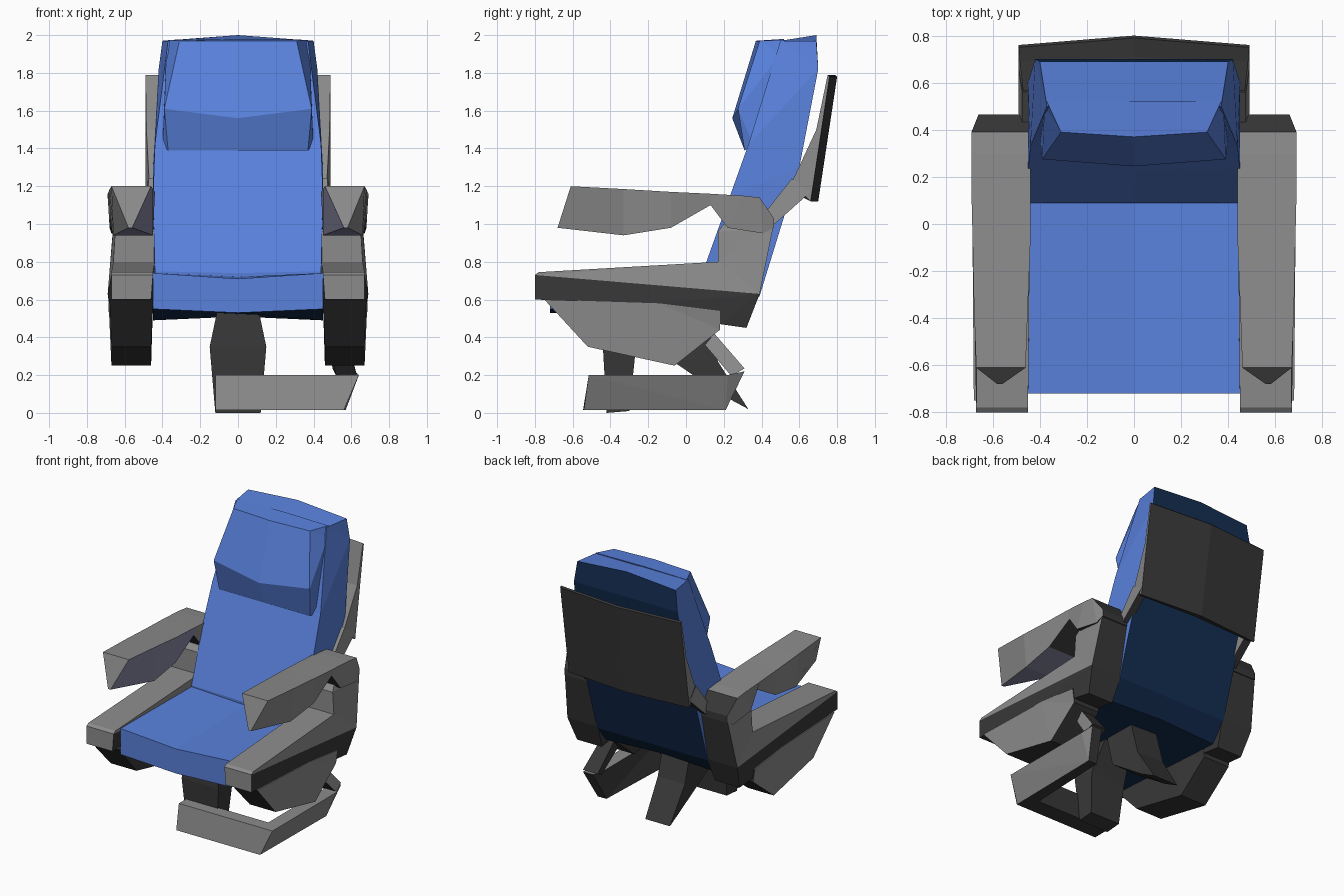
import bpy, bmesh

if "Cube" in bpy.data.objects:
    bpy.data.objects.remove(bpy.data.objects["Cube"])


def material(name, rgb):
    m = bpy.data.materials.new(name)
    m.diffuse_color = (*rgb, 1)
    m.use_nodes = True
    m.node_tree.nodes["Principled BSDF"].inputs["Base Color"].default_value = m.diffuse_color
    return m


BLUE = material("blue upholstery", (0.10, 0.22, 0.72))
NAVY = material("dark blue backing", (0.007, 0.027, 0.085))
GREY = material("grey frame", (0.26, 0.26, 0.26))
DARK = material("dark grey underside", (0.04, 0.04, 0.04))
VIOLET = material("violet grey lining", (0.24, 0.24, 0.37))


def never(n, c):
    return False


def back_or_under(n, c):
    return n.y > .5 or n.z < -.5


def back_under_inner(n, c):
    return n.y > .5 or n.z < -.4 or n.x < -.5


def loft(name, rings, mat, mirror=False, second=None, rule=never):
    """Skin equal-length rings, cap both ends, second colour where rule is true."""
    bm = bmesh.new()
    rows = [[bm.verts.new(p) for p in r] for r in rings]
    n = len(rows[0])
    for a, b in zip(rows, rows[1:]):
        for i in range(n):
            bm.faces.new((a[i], a[(i + 1) % n], b[(i + 1) % n], b[i]))
    bm.faces.new(rows[0][::-1])
    bm.faces.new(rows[-1])
    bm.normal_update()
    bmesh.ops.triangulate(bm, faces=[f for f in bm.faces if len(f.verts) > 4])
    bmesh.ops.recalc_face_normals(bm, faces=bm.faces[:])
    bm.normal_update()
    for f in bm.faces:
        f.material_index = int(rule(f.normal, f.calc_center_median()))
    me = bpy.data.meshes.new(name)
    bm.to_mesh(me)
    bm.free()
    me.materials.append(mat)
    if second:
        me.materials.append(second)
    ob = bpy.data.objects.new(name, me)
    bpy.context.collection.objects.link(ob)
    if mirror:
        ob.modifiers.new("mirror", 'MIRROR')
    return ob


def wide(name, pts, mat, second=None, rule=never):
    """Profile points (y, z, half width, centre dy, centre dz), symmetric in x."""
    loft(name, [[(-w, y, z) for y, z, w, dy, dz in pts],
                [(0, y + dy, z + dz) for y, z, w, dy, dz in pts],
                [(w, y, z) for y, z, w, dy, dz in pts]], mat, False, second, rule)


def side(name, pts, rule=back_or_under, mirror=True):
    """Profile points (y, z, inner x, outer x), mirrored to both sides."""
    loft(name, [[(a, y, z) for y, z, a, b in pts],
                [(b, y, z) for y, z, a, b in pts]], GREY, mirror, DARK, rule)


# Upholstery
wide("seat", [(-.72, .74, .45, 0, -.03), (-.72, .55, .45, 0, -.02),
              (.28, .49, .45, 0, .02), (.12, .74, .44, 0, -.02)],
     BLUE, NAVY, back_or_under)
wide("backrest", [(.09, .75, .44, 0, -.01), (.23, 1.14, .45, 0, 0),
                  (.33, 1.42, .44, 0, 0), (.50, 1.97, .37, 0, 0),
                  (.69, 1.97, .40, 0, .03), (.70, 1.82, .42, 0, 0),
                  (.60, 1.30, .45, 0, 0), (.39, .62, .45, 0, 0),
                  (.28, .49, .45, 0, .02), (.10, .52, .45, 0, 0)],
     BLUE, NAVY, back_or_under)
wide("headrest", [(.31, 1.39, .37, 0, 0), (.275, 1.61, .39, -.03, -.05),
                  (.39, 1.97, .31, -.02, 0), (.52, 1.975, .37, 0, .005),
                  (.50, 1.90, .38, 0, 0), (.36, 1.41, .40, 0, 0)], BLUE)

# Rear shell and the arms that carry it
wide("back_shell", [(.75, 1.79, .49, .04, 0), (.69, 1.50, .485, .02, 0),
                    (.56, 1.22, .47, 0, 0), (.62, 1.14, .47, .02, 0),
                    (.66, 1.12, .49, .04, 0), (.76, 1.78, .49, .04, 0)],
     GREY, DARK, lambda n, c: n.y > .2 or n.z > .7 or c.z < 1.2 and n.z < -.4)
side("shell_arm", [(.56, 1.24, .43, .475), (.66, 1.17, .43, .49),
                   (.47, 1.0, .43, .49), (.41, 1.05, .43, .475)])

# Side rails with rear uprights, dark skirts below them, and lower panels
side("side_rail", [(-.78, .745, .45, .67), (-.80, .73, .45, .67),
                   (.39, .63, .44, .69), (.465, 1.0, .43, .66),
                   (.40, .97, .43, .66), (.20, 1.0, .44, .64),
                   (.17, .96, .44, .65), (.17, .80, .44, .66)])
side("rail_skirt", [(-.80, .73, .45, .67), (-.80, .60, .46, .67),
                    (-.15, .58, .46, .68), (-.14, .55, .46, .68),
                    (.18, .47, .46, .67), (.32, .45, .46, .66),
                    (.39, .63, .44, .69)],
     lambda n, c: n.y > -.7)
side("under_panel", [(-.75, .60, .45, .68), (-.52, .35, .46, .67),
                     (-.06, .25, .46, .67), (.18, .44, .46, .67),
                     (.18, .54, .45, .685), (-.14, .58, .45, .685)],
     back_under_inner)

# Armrests: wedge front, wide belly, notch and rear knuckle
sections = [(-.61, -.68, 1.20, .98, .46, .67, .56, .58),
            (-.33, -.33, 1.185, .94, .45, .68, .45, .66),
            (-.08, -.08, 1.17, .98, .44, .685, .45, .67),
            (.13, .13, 1.16, 1.10, .44, .69, .45, .67),
            (.30, .22, 1.15, .98, .44, .69, .44, .68),
            (.39, .41, 1.14, .95, .43, .69, .44, .67),
            (.465, .465, 1.03, .98, .45, .66, .45, .66)]
arm = loft("armrest", [[(a, yt, zt), (b, yt, zt), (d, yb, zb), (c, yb, zb)]
                       for yt, yb, zt, zb, a, b, c, d in sections],
           GREY, True, DARK,
           lambda n, c: n.y > .6 or c.y > -.1 and (n.z < -.4 or n.y < -.5))
arm.data.materials.append(VIOLET)
for f in arm.data.polygons:
    if f.center.y < .1 and (f.normal.x < -.5 or f.normal.z < -.7 and f.center.y < -.15):
        f.material_index = 2

# Pedestal legs
wide("front_leg", [(-.43, .54, .11, 0, 0), (-.44, .35, .15, 0, 0),
                   (-.42, 0, .12, 0, 0), (-.30, .01, .12, 0, 0),
                   (-.27, .30, .14, 0, 0), (-.15, .54, .11, 0, 0)], DARK)
wide("rear_leg", [(-.15, .53, .11, 0, 0), (.10, .52, .11, 0, 0),
                  (.17, .27, .11, 0, 0), (.33, .02, .10, 0, 0),
                  (.20, .09, .10, 0, 0), (-.08, .28, .12, 0, 0)], DARK)

# Offset foot bar: front crosspiece, right arm, riser to the right panel
loft("foot_bar_front", [[(-.12, -.545, .015), (-.12, -.515, .20),
                         (-.12, -.42, .20), (-.12, -.42, .015)],
                        [(.56, -.545, .015), (.64, -.515, .20),
                         (.54, -.42, .20), (.46, -.42, .015)]],
     GREY, False, DARK, back_under_inner)
side("foot_bar_arm", [(-.515, .20, .54, .64), (-.54, .015, .47, .56),
                      (.21, .015, .50, .57), (.31, .22, .54, .62),
                      (.22, .20, .54, .64)], back_under_inner, False)
side("foot_riser", [(.31, .235, .50, .62), (.15, .42, .48, .58),
                    (.10, .36, .48, .58), (.24, .195, .52, .63)],
     back_under_inner, False)
